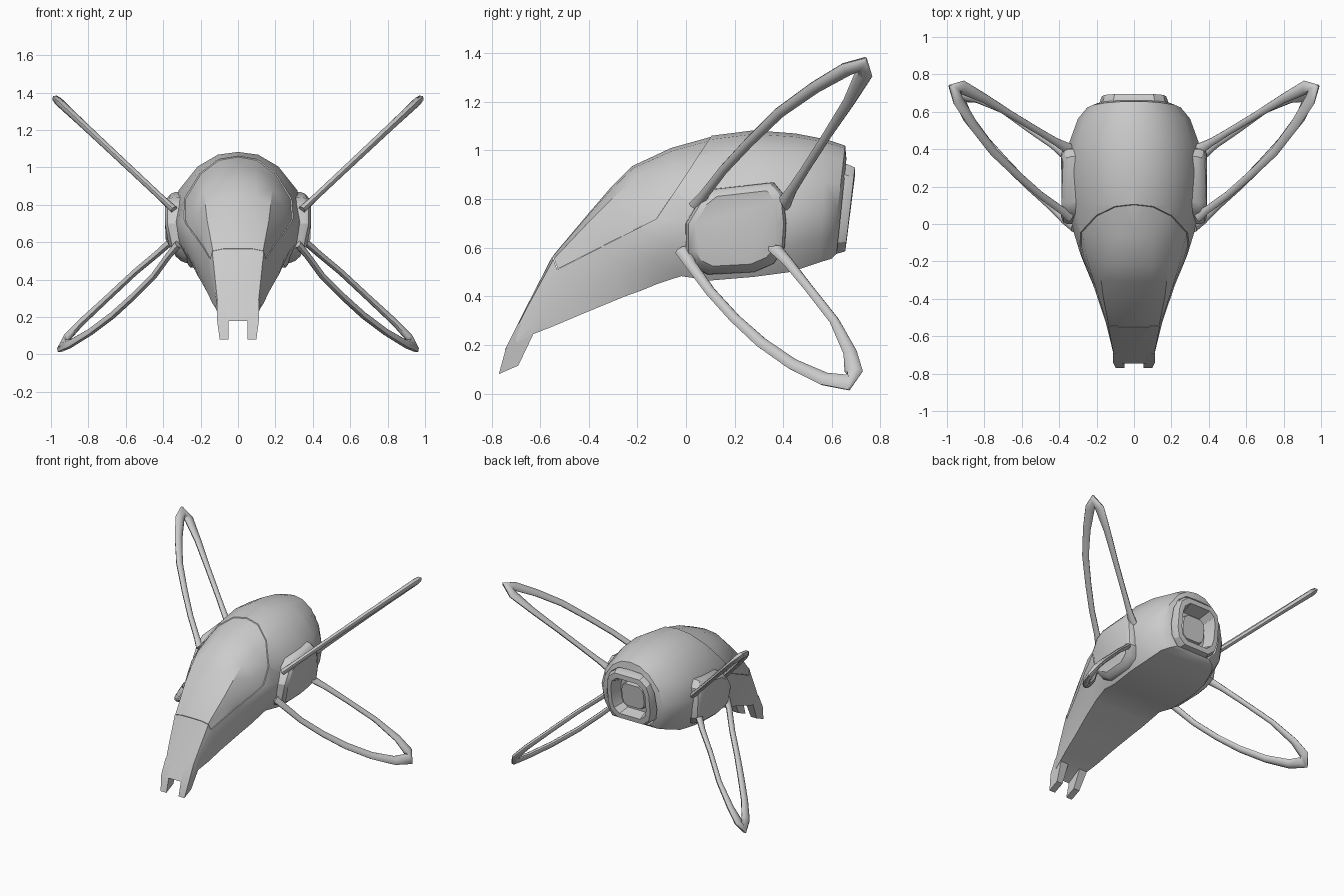
import bpy, bmesh, math
from mathutils import Vector

if "Cube" in bpy.data.objects:
    bpy.data.objects.remove(bpy.data.objects["Cube"])


def loft(name, rings, smooth=30, cap_start=True):
    """Skin a list of equal-length point rings and cap the ends."""
    bm = bmesh.new()
    vs = [[bm.verts.new(p) for p in r] for r in rings]
    n = len(vs[0])
    for a, b in zip(vs, vs[1:]):
        for i in range(n):
            j = (i + 1) % n
            bm.faces.new((a[i], a[j], b[j], b[i]))
    if cap_start:
        bm.faces.new(vs[0])
    bm.faces.new(vs[-1])
    bmesh.ops.recalc_face_normals(bm, faces=bm.faces)
    me = bpy.data.meshes.new(name)
    bm.to_mesh(me)
    bm.free()
    ob = bpy.data.objects.new(name, me)
    bpy.context.collection.objects.link(ob)
    shade(ob, smooth)
    return ob


def activate(ob):
    bpy.ops.object.select_all(action='DESELECT')
    ob.select_set(True)
    bpy.context.view_layer.objects.active = ob


def shade(ob, angle):
    activate(ob)
    bpy.ops.object.shade_smooth_by_angle(angle=math.radians(angle))


def boolean(ob, cutter, op):
    m = ob.modifiers.new("cut", 'BOOLEAN')
    m.object, m.operation, m.solver = cutter, op, 'EXACT'
    activate(ob)
    bpy.ops.object.modifier_apply(modifier=m.name)
    shade(ob, 30)


# Half cross-sections: (fraction of half width, fraction of height), top to bottom
HULL = [(0, 1), (.3, .975), (.6, .87), (.88, .66), (1, .42), (.95, .2), (.74, 0), (0, 0)]
NOSE = [(0, 1), (.5, 1), (.85, .97), (.9, .8), (.93, .5), (.97, .25), (1, 0), (0, 0)]
PORT = [(0, 1), (.6, 1), (.9, .88), (1, .7), (1, .3), (.9, .12), (.6, 0), (0, 0)]


def section(ty, tz, by, bz, w, k=1.0, a=NOSE, b=HULL):
    """Ring between a top and a bottom point, blending shape a to b by k."""
    half = []
    for (ax, az), (bx, bz_) in zip(a, b):
        fx, fz = ax + (bx - ax) * k, az + (bz_ - az) * k
        half.append(Vector((fx * w, by + (ty - by) * fz, bz + (tz - bz) * fz)))
    return half + [Vector((-p.x, p.y, p.z)) for p in half[-2:0:-1]]


# Hull, from the nose to the recessed tail
body = [
    section(-.745, .18, -.64, .24, .115, 0),
    section(-.655, .36, -.55, .275, .138, 0),
    section(-.55, .565, -.42, .33, .17, .15),
    section(-.40, .745, -.25, .40, .23, .45),
    section(-.31, .85, -.18, .425, .262, .65),
    section(-.22, .94, -.12, .45, .29, .8),
    section(-.06, 1.015, -.02, .483, .325),
    section(.10, 1.06, .10, .465, .345),
    section(.28, 1.083, .28, .48, .36),
    section(.45, 1.07, .43, .50, .345),
    section(.58, 1.045, .55, .54, .30),
    section(.655, 1.02, .60, .555, .25),
    section(.66, .965, .62, .575, .205, .5, HULL, PORT),
    section(.56, .93, .54, .60, .17, 1, HULL, PORT),
]
hull = loft("hull", body)
canopy = loft("canopy", body)

# Canopy seam cut through the side profile
seam = [(.105, 1.06), (-.12, .72), (-.53, .51), (-.552, .57), (-.64, .62), (-.64, 1.3), (.105, 1.3)]
cutter = loft("seam_cutter", [[Vector((x, y, z)) for y, z in seam] for x in (-.6, .6)])
boolean(hull, cutter, 'DIFFERENCE')
boolean(canopy, cutter, 'INTERSECT')
bpy.data.objects.remove(cutter)
pivot = Vector((0, -.22, .70))
for v in canopy.data.vertices:
    d = v.co - pivot
    v.co = pivot + Vector((d.x * .975, d.y * .992, d.z * .985))

# Engine nozzle and its core
loft("engine_nozzle", [
    section(.60, .945, .57, .575, .185, 1, HULL, PORT),
    section(.66, .945, .62, .575, .185, 1, HULL, PORT),
    section(.695, .93, .655, .585, .172, 1, HULL, PORT),
    section(.695, .895, .66, .62, .14, 1, HULL, PORT),
    section(.60, .87, .58, .64, .12, 1, HULL, PORT)], cap_start=False)
loft("engine_core", [
    section(.57, .85, .55, .66, .10, 1, HULL, PORT),
    section(.635, .84, .615, .67, .09, 1, HULL, PORT)])

# Wing loops: centreline x, y, z and in-plane half width
upper = [(x, y, .80 + (x - .37) * .937, w) for x, y, w in [
    (.34, .04, .032), (.39, .075, .022), (.50, .155, .021), (.62, .26, .023), (.75, .385, .026),
    (.86, .53, .030), (.94, .66, .036), (.962, .725, .042), (.915, .73, .038), (.80, .672, .026),
    (.65, .58, .020), (.50, .49, .019), (.41, .435, .022), (.34, .395, .034)]]
lower = [
    (.32, -.015, .59, .032), (.37, .02, .53, .024), (.45, .10, .42, .022), (.56, .20, .31, .023),
    (.67, .31, .21, .026), (.79, .44, .12, .028), (.89, .57, .06, .034), (.935, .67, .045, .042),
    (.915, .69, .09, .038), (.84, .675, .17, .028), (.70, .61, .30, .020), (.55, .50, .44, .019),
    (.43, .42, .54, .022), (.34, .345, .62, .032)]


def wing(name, path, s):
    pts = [Vector((x * s, y, z)) for x, y, z, w in path]
    plane = (pts[7] - pts[0]).cross(pts[-1] - pts[0]).normalized()
    rings = []
    for i, p in enumerate(pts):
        t = (pts[min(i + 1, len(pts) - 1)] - pts[max(i - 1, 0)]).normalized()
        side = t.cross(plane).normalized()
        w = path[i][3]
        h = .012 + w * .25
        rings.append([p + side * w * math.cos(a) + plane * h * math.sin(a)
                      for a in (math.tau * k / 8 for k in range(8))])
    return loft(name, rings, 50)


# Side pods where the wings attach: outline in y, z
POD = [(.0, .57), (.0, .70), (.06, .80), (.11, .84), (.36, .868), (.40, .82),
       (.412, .70), (.405, .60), (.36, .535), (.28, .50), (.09, .49), (.03, .52)]


def pod(name, s):
    rings = []
    for x, k in ((.26, 1.02), (.358, 1.0), (.378, .95), (.39, .82)):
        ring = []
        for y, z in POD:
            y, z = .205 + (y - .205) * k, .68 + (z - .68) * k
            px = x - max(0, .62 - z) * .6 - max(0, z - .80) * .3
            ring.append(Vector((px * s, y, z)))
        rings.append(ring)
    return loft(name, rings)


# Nose fangs: profile in y, z
FANG = [(-.77, .08), (-.69, .115), (-.63, .24), (-.69, .29), (-.74, .19)]


def fang(name, s):
    inner = [Vector((.05 * s, y, z)) for y, z in FANG]
    outer = [Vector(((.113 if z > .15 else .098) * s, y, z)) for y, z in FANG]
    return loft(name, [inner, outer])


for tag, s in (("right", 1), ("left", -1)):
    wing("upper_wing_" + tag, upper, s)
    wing("lower_wing_" + tag, lower, s)
    pod("side_pod_" + tag, s)
    fang("nose_fang_" + tag, s)
